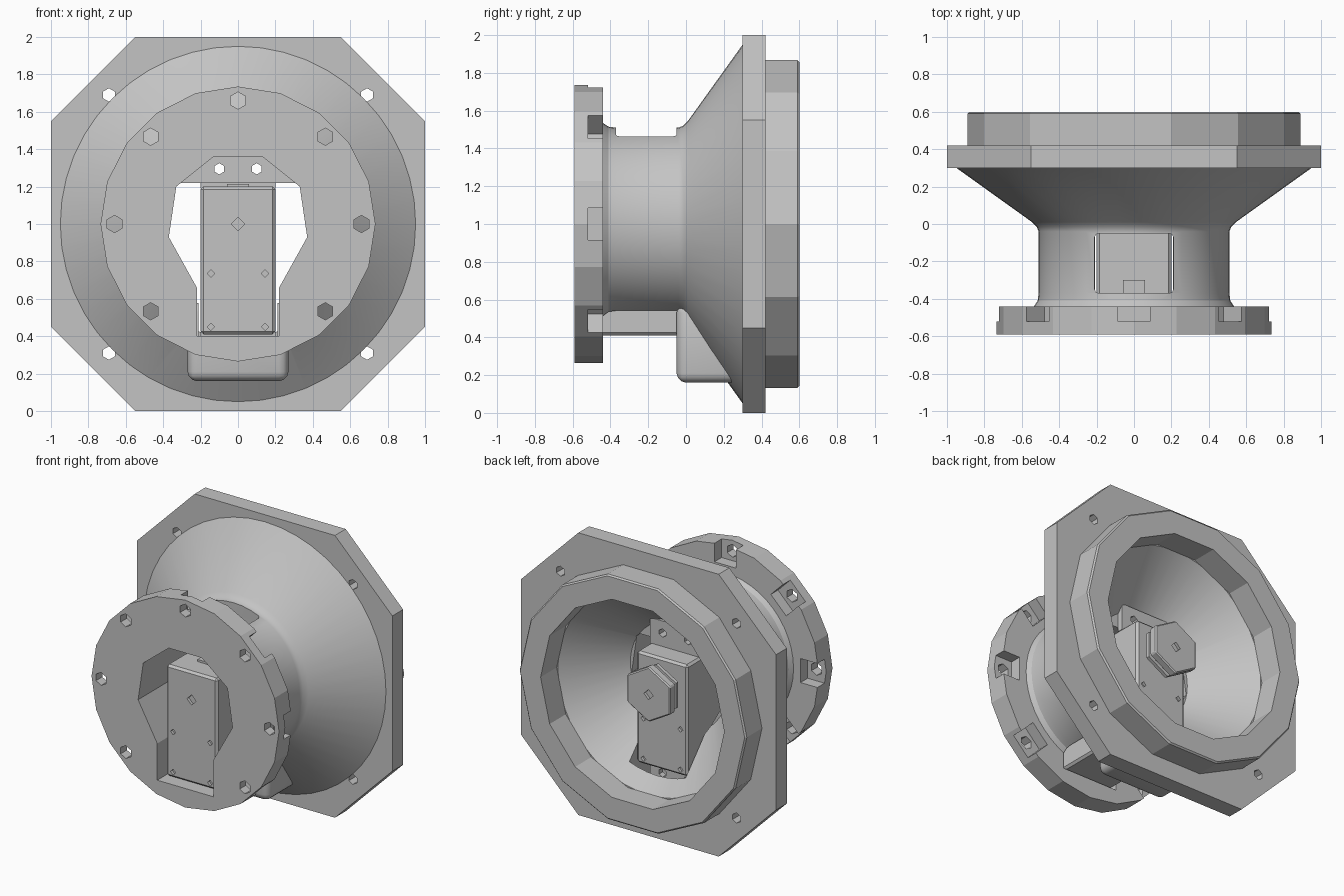
import bpy, bmesh, math
from mathutils import Vector

if "Cube" in bpy.data.objects:
    bpy.data.objects.remove(bpy.data.objects["Cube"])

CZ = 1.0  # height of the main axis, which runs along y
grey = bpy.data.materials.new("plain grey")
grey.diffuse_color = (0.55, 0.55, 0.55, 1)
grey.use_nodes = True
grey.node_tree.nodes["Principled BSDF"].inputs["Base Color"].default_value = grey.diffuse_color


def finish(name, bm):
    bmesh.ops.recalc_face_normals(bm, faces=bm.faces)
    me = bpy.data.meshes.new(name)
    bm.to_mesh(me)
    bm.free()
    me.materials.append(grey)
    ob = bpy.data.objects.new(name, me)
    bpy.context.collection.objects.link(ob)
    return ob


def prism(name, pts, y0, y1, bevel=0, segs=2):
    """Extrude an (x, z) outline along y."""
    bm = bmesh.new()
    a = [bm.verts.new((x, y0, z)) for x, z in pts]
    b = [bm.verts.new((x, y1, z)) for x, z in pts]
    bm.faces.new(a)
    bm.faces.new(b[::-1])
    for i in range(len(pts)):
        j = (i + 1) % len(pts)
        bm.faces.new((a[i], b[i], b[j], a[j]))
    if bevel:
        bmesh.ops.bevel(bm, geom=bm.edges[:], offset=bevel, segments=segs,
                        profile=0.5, affect='EDGES')
    return finish(name, bm)


def box(name, x, z0, z1, y0, y1, bevel=0, segs=2):
    return prism(name, [(-x, z0), (x, z0), (x, z1), (-x, z1)], y0, y1, bevel, segs)


def ngon(r, n, cx=0.0, cz=CZ, phase=math.pi / 2):
    return [(cx + r * math.cos(phase + math.tau * i / n),
             cz + r * math.sin(phase + math.tau * i / n)) for i in range(n)]


def lathe(name, profile, n, phase=math.pi / 2):
    """Revolve a closed (radius, y) loop around the main axis."""
    bm = bmesh.new()
    rings = []
    for i in range(n):
        t = phase + math.tau * i / n
        rings.append([bm.verts.new((r * math.cos(t), y, CZ + r * math.sin(t)))
                      for r, y in profile])
    k = len(profile)
    for i in range(n):
        p, q = rings[i], rings[(i + 1) % n]
        for j in range(k):
            m = (j + 1) % k
            bm.faces.new((p[j], p[m], q[m], q[j]))
    return finish(name, bm)


def cut(ob, cutters):
    """Subtract each cutter from the object, then delete the cutters."""
    for c in cutters:
        c.hide_render = True
        m = ob.modifiers.new("cut", 'BOOLEAN')
        m.operation = 'DIFFERENCE'
        m.solver = 'EXACT'
        m.object = c
    bpy.context.view_layer.update()
    dg = bpy.context.evaluated_depsgraph_get()
    me = bpy.data.meshes.new_from_object(ob.evaluated_get(dg))
    ob.modifiers.clear()
    ob.data = me
    for c in cutters:
        bpy.data.objects.remove(c)


def smooth(ob, angle):
    bpy.ops.object.select_all(action='DESELECT')
    ob.select_set(True)
    bpy.context.view_layer.objects.active = ob
    bpy.ops.object.shade_smooth_by_angle(angle=math.radians(angle))


def keyhole():
    """Cutter for the opening that runs through flange and neck."""
    half = [(0.13, 1.36), (0.33, 1.20), (0.37, 0.93), (0.22, 0.66), (0.22, 0.40)]
    return prism("keyhole", half + [(-x, z) for x, z in half[::-1]], -0.7, 0.15)


# Front flange with keyhole opening, bolt holes and nut pockets open to the rim
flange = prism("front_flange", ngon(0.735, 20), -0.59, -0.44)
cutters = [keyhole()]
for i in range(8):
    if i == 4:  # no bolt at the bottom
        continue
    t = math.pi / 2 + i * math.pi / 4
    u = Vector((math.cos(t), math.sin(t)))
    v = Vector((-u.y, u.x))
    c = Vector((0, CZ)) + u * 0.66
    cutters.append(prism("bolt_hole", ngon(0.046, 6, c.x, c.y), -0.7, -0.3))
    w = 0.085
    corners = [u * 0.59 - v * w, u * 0.85 - v * w, u * 0.85 + v * w, u * 0.59 + v * w]
    cutters.append(prism("nut_pocket", [(p.x, CZ + p.y) for p in corners], -0.52, -0.4))
cut(flange, cutters)

# Thick neck and flared cone, with top and bottom windows and the keyhole bore
body = lathe("neck_and_cone", [
    (0.535, -0.44), (0.515, -0.41), (0.51, -0.37), (0.51, -0.04), (0.52, -0.015),
    (0.545, 0.01), (0.95, 0.30), (0.80, 0.30), (0.80, 0.42), (0.71, 0.42),
    (0.38, 0.08), (0.28, 0.08), (0.28, -0.44)], 48)
cut(body, [keyhole(),
           box("top_window", 0.21, 1.28, 1.7, -0.37, -0.05, 0.02),
           box("bottom_window", 0.21, 0.3, 0.7, -0.5, -0.05, 0.02),
           box("servo_pocket", 0.22, 0.21, 0.80, -0.01, 0.32)])
smooth(body, 25)

# Bulge under the cone that houses the lower end of the servo
bulge = box("lower_bulge", 0.27, 0.16, 0.58, -0.05, 0.36, 0.05, 3)
cut(bulge, [box("servo_pocket", 0.22, 0.21, 0.80, -0.01, 0.32),
            box("servo_slot", 0.21, 0.40, 0.80, -0.2, 0.1),
            lathe("cone_bore", [(0.001, 0.06), (0.40, 0.06), (0.75, 0.41),
                                (0.001, 0.41)], 48)])
smooth(bulge, 35)

# Octagonal mounting plate with four screw holes
plate = prism("mounting_plate", [(-0.55, 0), (0.55, 0), (1, 0.45), (1, 1.55),
                                 (0.55, 2), (-0.55, 2), (-1, 1.55), (-1, 0.45)],
              0.30, 0.42)
cut(plate, [prism("bore", ngon(0.79, 48), 0.2, 0.5)] +
    [prism("screw_hole", ngon(0.036, 6, x, z), 0.2, 0.5)
     for x in (-0.69, 0.69) for z in (0.31, 1.69)])

# Back spigot ring, faceted
lathe("back_ring", [(0.72, 0.42), (0.89, 0.42), (0.89, 0.59), (0.88, 0.60),
                    (0.72, 0.60)], 14, 0)

# Bulkhead across the top of the neck that the servo ear bolts to
a0 = math.asin(0.22 / 0.41)
arc = [a0 + (math.pi - 2 * a0) * i / 12 for i in range(13)]
bulkhead = prism("servo_bulkhead", [(0.41 * math.cos(t), CZ + 0.41 * math.sin(t))
                                    for t in arc], -0.05, 0.078)
upper_ear = box("upper_servo_ear", 0.2, 1.19, 1.38, 0.078, 0.12)
lower_ear = box("lower_servo_ear", 0.2, 0.22, 0.42, 0.08, 0.12)
for part, z in ((bulkhead, 1.295), (upper_ear, 1.295), (lower_ear, 0.305)):
    cut(part, [prism("ear_hole", ngon(0.03, 6, x, z), -0.2, 0.2) for x in (-0.1, 0.1)])

# Servo body with small four-sided screw recesses on both ends
servo = box("servo_body", 0.2, 0.41, 1.2, -0.52, 0.27, 0.015, 1)
recesses = [prism("shaft_recess", ngon(0.036, 4), -0.6, -0.50)]
for x in (-0.145, 0.145):
    for z in (0.45, 0.735):
        recesses += [prism("screw_recess", ngon(0.02, 4, x, z), y0, y1)
                     for y0, y1 in ((-0.6, -0.50), (0.25, 0.35))]
cut(servo, recesses)
box("cable_stub", 0.06, 1.19, 1.215, -0.37, -0.30)

# Output shaft and stacked hexagonal horn
prism("output_shaft", ngon(0.09, 8), 0.26, 0.40)
prism("horn_inner_disc", ngon(0.18, 6), 0.31, 0.335)
prism("horn_spacer", ngon(0.15, 6), 0.335, 0.36)
horn = prism("horn_outer_disc", ngon(0.195, 6), 0.36, 0.42, 0.008, 1)
cut(horn, [prism("horn_screw", ngon(0.036, 4), 0.40, 0.5)])
